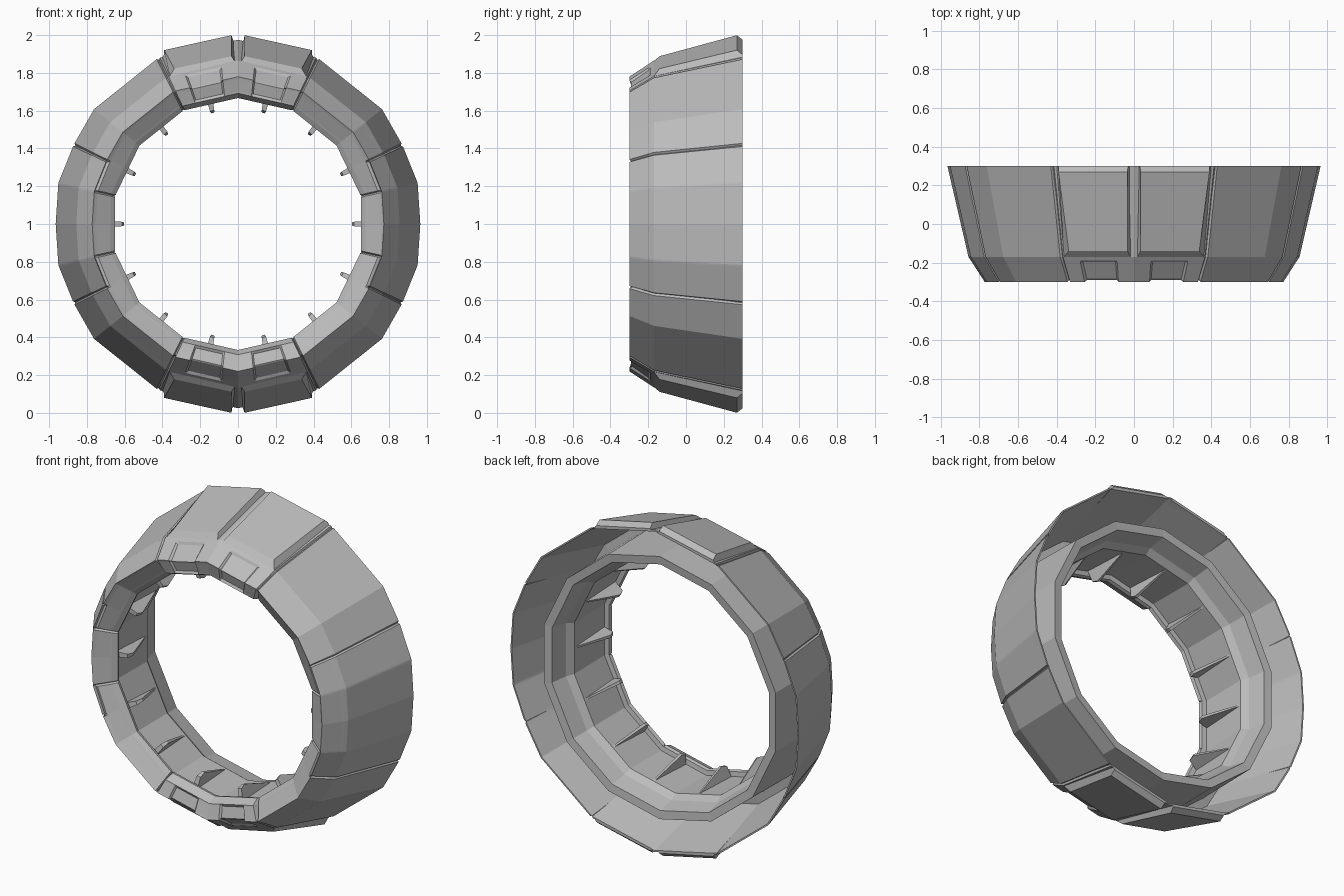
import bpy, bmesh
from math import sin, cos, radians

cube = bpy.data.objects.get("Cube")
if cube:
    bpy.data.objects.remove(cube)

grey = bpy.data.materials.new("plain grey")
grey.use_nodes = True
colour = (0.5, 0.5, 0.5, 1)
grey.diffuse_color = colour
grey.node_tree.nodes["Principled BSDF"].inputs["Base Color"].default_value = colour

SIDES = 14
STEP = 360 / SIDES
HALF = STEP / 2


def polar(angle, y, r):
    """Point at an angle from the top, around the ring's axis."""
    t = radians(angle)
    return (r * sin(t), y, 1 + r * cos(t))


def finish(bm, name):
    bmesh.ops.recalc_face_normals(bm, faces=bm.faces)
    mesh = bpy.data.meshes.new(name)
    bm.to_mesh(mesh)
    bm.free()
    mesh.materials.append(grey)
    obj = bpy.data.objects.new(name, mesh)
    bpy.context.collection.objects.link(obj)
    return obj


def fold(angle):
    """Angle mirrored into the first quarter."""
    a = angle % 180
    return min(a, 180 - a)


def flat_factor(angle):
    """Radius factor that keeps points on the sides of the polygon."""
    return cos(radians(HALF)) / cos(radians(angle % STEP - HALF))


def outer_factor(angle):
    """The sides of the shell bulge a little beyond the polygon."""
    f = flat_factor(angle)
    return f + (1 - f) * 0.6 if fold(angle) > 2 * STEP + 1 else f


# Ring body: closed profile swept around the polygon: name, y, radius
profile = [
    ("back", 0.30, 0.975), ("mid", -0.17, 0.865),
    ("win_a", -0.19, 0.852), ("win_b", -0.197, 0.847),
    ("ridge", -0.30, 0.78),
    ("lip_a", -0.293, 0.771), ("lip_b", -0.286, 0.761),
    ("win_c", -0.246, 0.702), ("win_d", -0.240, 0.692),
    ("rim", -0.22, 0.667),
    # inner tube
    ("rim_back", -0.20, 0.672), ("wall_front", -0.195, 0.70),
    ("wall_back", 0.10, 0.695), ("step", 0.14, 0.723),
    ("tube_in", 0.245, 0.745), ("tube_out", 0.25, 0.795),
    # hollow between the tube and the shell
    ("tube_root", -0.16, 0.80), ("shell_root", -0.165, 0.848),
    ("back_in", 0.30, 0.966),
]
OUTER = ("back", "mid", "win_a", "win_b", "ridge")
BAND = ("lip_a", "lip_b", "win_c", "win_d", "rim")
WINDOW = ("win_b", "ridge", "lip_a", "lip_b", "win_c")
BULGED = OUTER + ("lip_a", "lip_b", "shell_root", "back_in")

G = 0.55  # half width of a seam in degrees
WIN = (6, 6.7, 18.8, 19.5)
seams = [STEP, 2.5 * STEP, 3 * STEP]
quarter = [0, *WIN, 2 * STEP, 90]
for s in seams:
    quarter += [s - G, s, s + G]
angles = sorted({round(m, 3) for q in quarter for m in (q, 180 - q, 180 + q, (360 - q) % 360)})


def ring_point(angle, name, y, r):
    a = fold(angle)
    on = lambda s: abs(a - s) < 0.05
    depth = 0
    if on(seams[0]) and name in OUTER + BAND:
        depth = 0.012
    elif on(seams[1]) and name in OUTER:
        depth = 0.012
    elif on(seams[2]) and name in BAND:
        depth = 0.012
    # seam running along the lip between the two side seams
    if name == "lip_a" and seams[1] - 0.05 < a < seams[2] + 0.05:
        depth = 0.012
    # recessed windows folded over the ridge
    if name in WINDOW and WIN[1] - 0.05 < a < WIN[2] + 0.05:
        depth = 0.01
    # blunter front lip at the top and bottom
    if a < STEP - G + 0.05 and name in BAND and name != "rim":
        y -= 0.03 * (0.78 - r) / 0.078
    f = outer_factor(angle) if name in BULGED else flat_factor(angle)
    if name in BAND:
        return polar(angle, y + depth, r * f + depth * 0.5)
    return polar(angle, y + (depth if name == "ridge" else 0), r * f - depth)


bm = bmesh.new()
columns = [[bm.verts.new(ring_point(a, *row)) for row in profile] for a in angles]
n = len(profile)
for i, col in enumerate(columns):
    nxt = columns[(i + 1) % len(columns)]
    for j in range(n):
        k = (j + 1) % n
        bm.faces.new((col[j], nxt[j], nxt[k], col[k]))
bmesh.ops.dissolve_limit(bm, angle_limit=radians(0.5), verts=bm.verts, edges=bm.edges)
finish(bm, "ring_body")


# Raised bevelled plates at the top and bottom
def plate(name, side, base):
    lower = [(1.2, 0.30, 0.96), (24.8, 0.30, 0.965), (24.8, -0.17, 0.862), (1.2, -0.17, 0.862)]
    upper = [(2.0, 0.27, 1.0), (23, 0.27, 1.0), (22.3, -0.14, 0.889), (2.2, -0.14, 0.889)]
    # upright back edge under the rear bevel
    heel = [(1.8, 0.30, 0.975), (23.6, 0.30, 0.978)]
    bm = bmesh.new()
    lo, up, he = ([bm.verts.new(polar(base + side * a, y, r)) for a, y, r in pts]
                  for pts in (lower, upper, heel))
    bm.faces.new(lo)
    bm.faces.new(up)
    bm.faces.new((lo[0], lo[1], he[1], he[0]))
    bm.faces.new((he[0], he[1], up[1], up[0]))
    bm.faces.new((lo[2], lo[3], up[3], up[2]))
    bm.faces.new((lo[1], lo[2], up[2], up[1], he[1]))
    bm.faces.new((lo[3], lo[0], he[0], up[0], up[3]))
    finish(bm, name)


for place, base in (("top", 0), ("bottom", 180)):
    for label, side in (("left", 1), ("right", -1)):
        flip = side if base == 0 else -side
        plate(f"{place}_{label}_plate", flip, base)


# Triangular fins on the inner tube, one per side of the ring
def fin(name, angle):
    outline = [(0.10, 0.682, 0.4), (-0.14, 0.603, 0.8), (-0.18, 0.615, 1.1),
               (-0.195, 0.69, 1.4)]
    bm = bmesh.new()
    a, b = ([bm.verts.new(polar(angle + s * w, y, r)) for y, r, w in outline]
            for s in (-1, 1))
    bm.faces.new(a)
    bm.faces.new(b)
    for i in range(4):
        j = (i + 1) % 4
        bm.faces.new((a[i], a[j], b[j], b[i]))
    finish(bm, name)


for i in range(SIDES):
    fin(f"inner_fin_{i + 1}", HALF + i * STEP)
